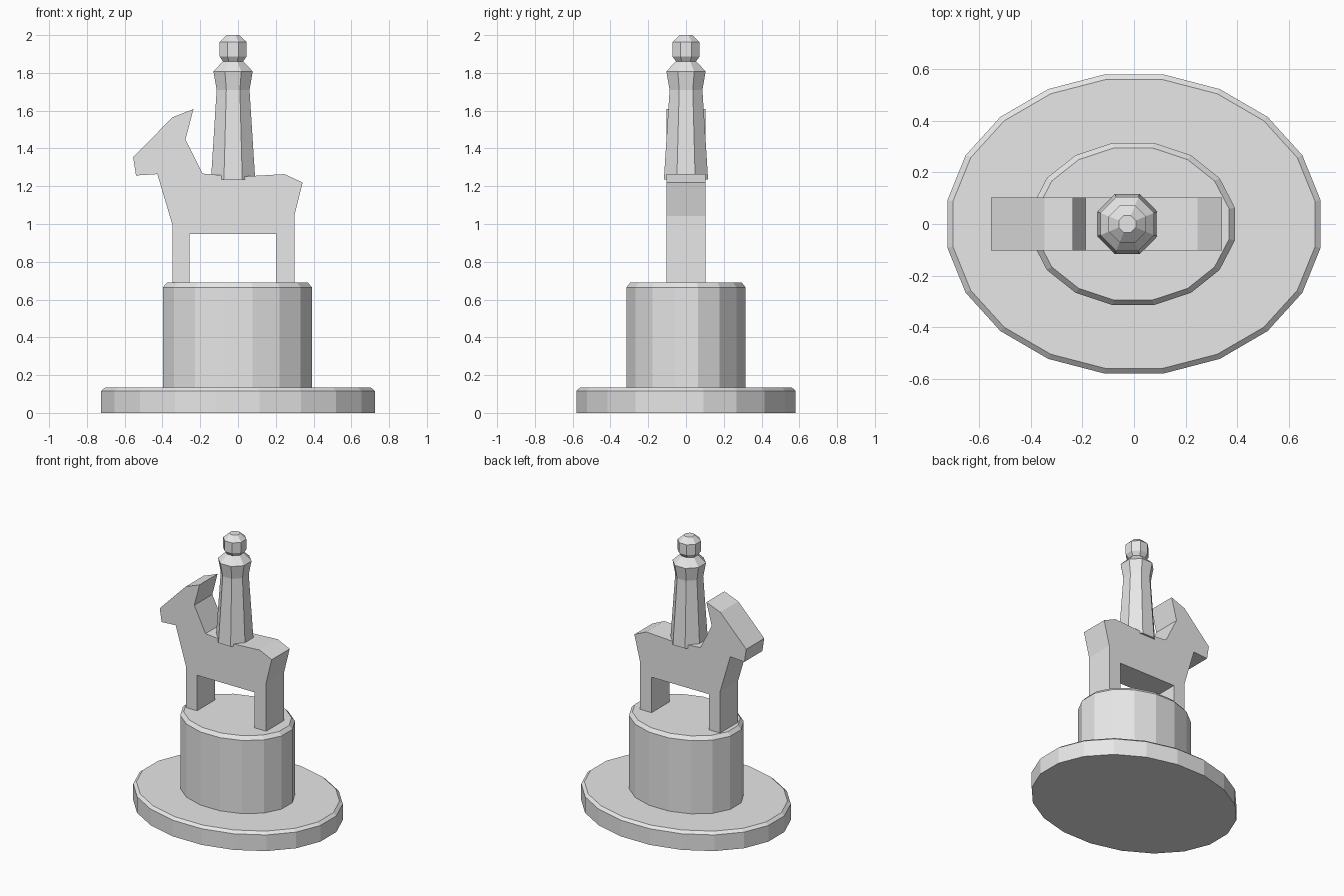
import bpy
import bmesh
from math import cos, sin, pi

cube = bpy.data.objects.get("Cube")
if cube:
    bpy.data.objects.remove(cube, do_unlink=True)

stone = bpy.data.materials.new("pale grey stone")
stone.use_nodes = True
stone.diffuse_color = (0.8, 0.8, 0.8, 1)
stone.node_tree.nodes["Principled BSDF"].inputs["Base Color"].default_value = (0.8, 0.8, 0.8, 1)


def finish(name, bm):
    bmesh.ops.recalc_face_normals(bm, faces=bm.faces)
    mesh = bpy.data.meshes.new(name)
    bm.to_mesh(mesh)
    bm.free()
    mesh.materials.append(stone)
    obj = bpy.data.objects.new(name, mesh)
    bpy.context.collection.objects.link(obj)
    return obj


def stack_rings(name, sides, rings, x=0):
    """Closed faceted solid; rings are (half width, half depth, z), flats facing the axes."""
    bm = bmesh.new()
    k = 1 / cos(pi / sides)
    angles = [(i + 0.5) * 2 * pi / sides for i in range(sides)]
    loops = [[bm.verts.new((x + rx * k * cos(a), ry * k * sin(a), z)) for a in angles]
             for rx, ry, z in rings]
    for low, high in zip(loops, loops[1:]):
        for i in range(sides):
            j = (i + 1) % sides
            bm.faces.new((low[i], low[j], high[j], high[i]))
    bm.faces.new(loops[0][::-1])
    bm.faces.new(loops[-1])
    return finish(name, bm)


def extrude_outline(name, outline, half_depth):
    bm = bmesh.new()
    face = bm.faces.new([bm.verts.new((x, -half_depth, z)) for x, z in outline])
    result = bmesh.ops.extrude_face_region(bm, geom=[face], use_keep_orig=True)
    moved = [v for v in result["geom"] if isinstance(v, bmesh.types.BMVert)]
    bmesh.ops.translate(bm, verts=moved, vec=(0, 2 * half_depth, 0))
    return finish(name, bm)


# Oval foot plate and pedestal, each with a chamfered rim
stack_rings("base_plate", 20, [(0.724, 0.58, 0), (0.724, 0.58, 0.117), (0.702, 0.56, 0.135)])
stack_rings("pedestal", 16, [(0.395, 0.315, 0.135), (0.395, 0.315, 0.665), (0.372, 0.295, 0.69)], -0.003)

# Horse cut from a thick slab: head, ear, neck, back, rump, legs
horse = [(-0.555, 1.353), (-0.347, 1.565), (-0.236, 1.608), (-0.278, 1.448),
         (-0.188, 1.267), (0, 1.25), (0.246, 1.264), (0.342, 1.22),
         (0.298, 1.042), (0.298, 0.685), (0.204, 0.685), (0.204, 0.947),
         (-0.256, 0.947), (-0.256, 0.685), (-0.346, 0.685), (-0.346, 0.992),
         (-0.427, 1.264), (-0.54, 1.257)]
extrude_outline("horse", horse, 0.103)

# Rider: robed body with shoulders, and a faceted head
body = [(0.117, 1.235), (0.087, 1.71), (0.104, 1.808), (0.053, 1.862)]
head = [(0.053, 1.86), (0.072, 1.888), (0.072, 1.963), (0.033, 2.0)]
for name, profile in (("rider_body", body), ("rider_head", head)):
    stack_rings(name, 8, [(r, r, z) for r, z in profile], -0.026)
